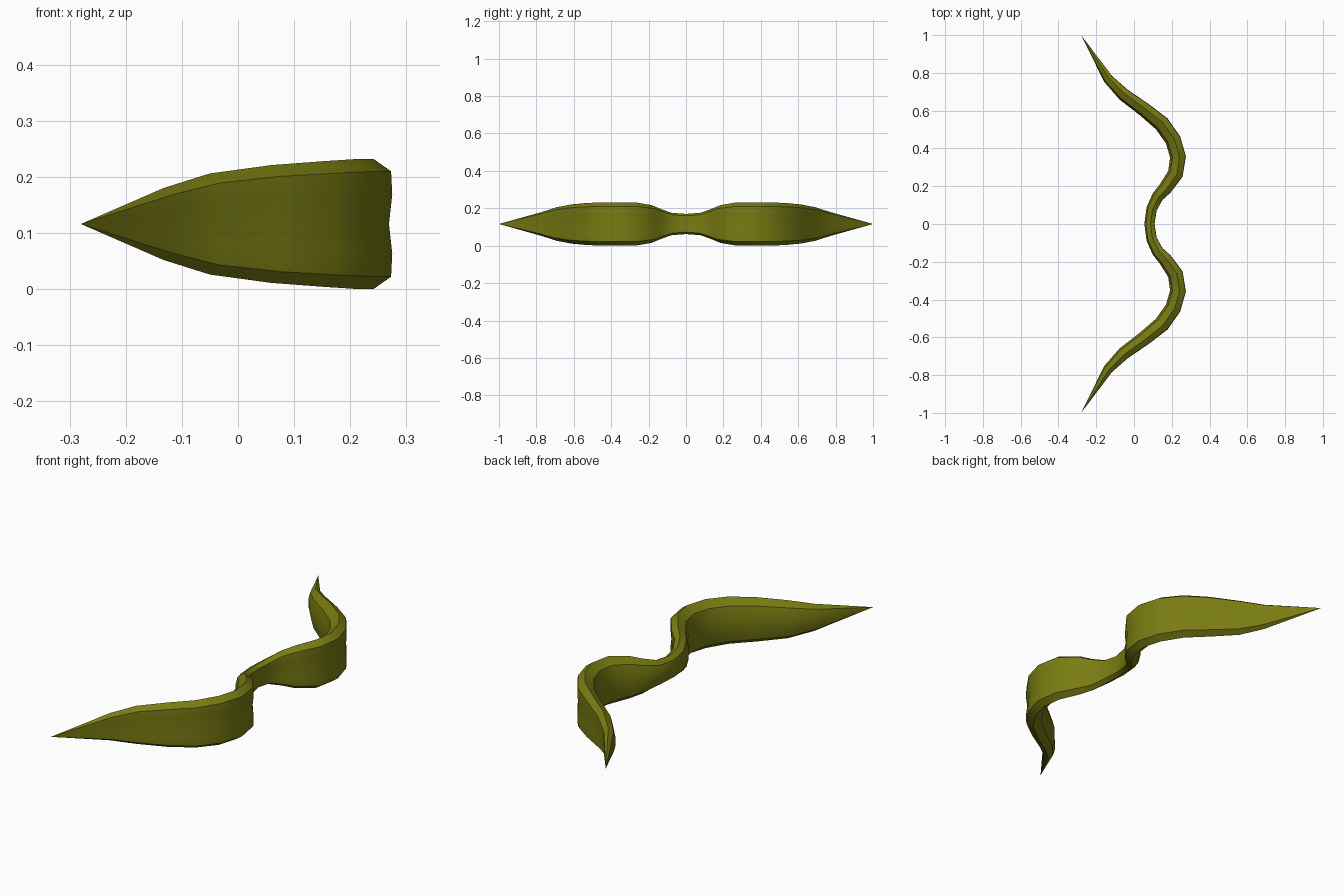
import bpy, bmesh, math
from mathutils import Vector

if "Cube" in bpy.data.objects:
    bpy.data.objects.remove(bpy.data.objects["Cube"])

olive = bpy.data.materials.new("olive green")
olive.diffuse_color = (0.19, 0.2, 0.006, 1)
olive.use_nodes = True
olive.node_tree.nodes["Principled BSDF"].inputs["Base Color"].default_value = olive.diffuse_color

MID_Z = 0.116
# stations along one half: x, y, half thickness, half height
half = [(0.082, 0.0, 0.027, 0.054), (0.093, 0.08, 0.028, 0.060),
        (0.125, 0.145, 0.031, 0.083), (0.165, 0.188, 0.036, 0.101),
        (0.219, 0.265, 0.041, 0.114), (0.233, 0.355, 0.042, 0.116),
        (0.207, 0.445, 0.042, 0.116), (0.147, 0.53, 0.042, 0.112),
        (0.055, 0.605, 0.038, 0.105), (-0.055, 0.685, 0.034, 0.090),
        (-0.137, 0.768, 0.026, 0.064)]
TIP = (-0.28, 1.0)
path = [(x, -y, t, h) for x, y, t, h in reversed(half[1:])] + half

# cross-section: outward offset (in thickness), height (in half heights)
upper = [(0.2, 1.0), (0.95, 0.81), (1.0, 0.45)]
inner = [(-1.0, 0.3), (-0.7, 0.75)]
section = (upper + [(0.86, 0.0)] + [(u, -v) for u, v in reversed(upper)]
           + [(u, -v) for u, v in reversed(inner)] + inner)

# wavy blade: section swept along the path, closed to a point at each end
bm = bmesh.new()
pts = [Vector((TIP[0], -TIP[1]))] + [Vector(p[:2]) for p in path] + [Vector(TIP)]
rings = []
for i, (x, y, t, h) in enumerate(path):
    d = ((pts[i + 1] - pts[i]).normalized() + (pts[i + 2] - pts[i + 1]).normalized()).normalized()
    n = Vector((d.y, -d.x))
    rings.append([bm.verts.new((x + n.x * u * t, y + n.y * u * t, MID_Z + v * h))
                  for u, v in section])
k = len(section)
for a, b in zip(rings, rings[1:]):
    for j in range(k):
        bm.faces.new((a[j], a[(j + 1) % k], b[(j + 1) % k], b[j]))
for ring, sign in ((rings[0], -1), (rings[-1], 1)):
    tip = bm.verts.new((TIP[0], sign * TIP[1], MID_Z))
    for j in range(k):
        bm.faces.new((ring[j], ring[(j + 1) % k], tip))
bmesh.ops.recalc_face_normals(bm, faces=bm.faces)

mesh = bpy.data.meshes.new("wavy_blade")
bm.to_mesh(mesh)
bm.free()
mesh.materials.append(olive)
blade = bpy.data.objects.new("wavy_blade", mesh)
bpy.context.collection.objects.link(blade)
bpy.context.view_layer.objects.active = blade
blade.select_set(True)
bpy.ops.object.shade_smooth_by_angle(angle=math.radians(35))
